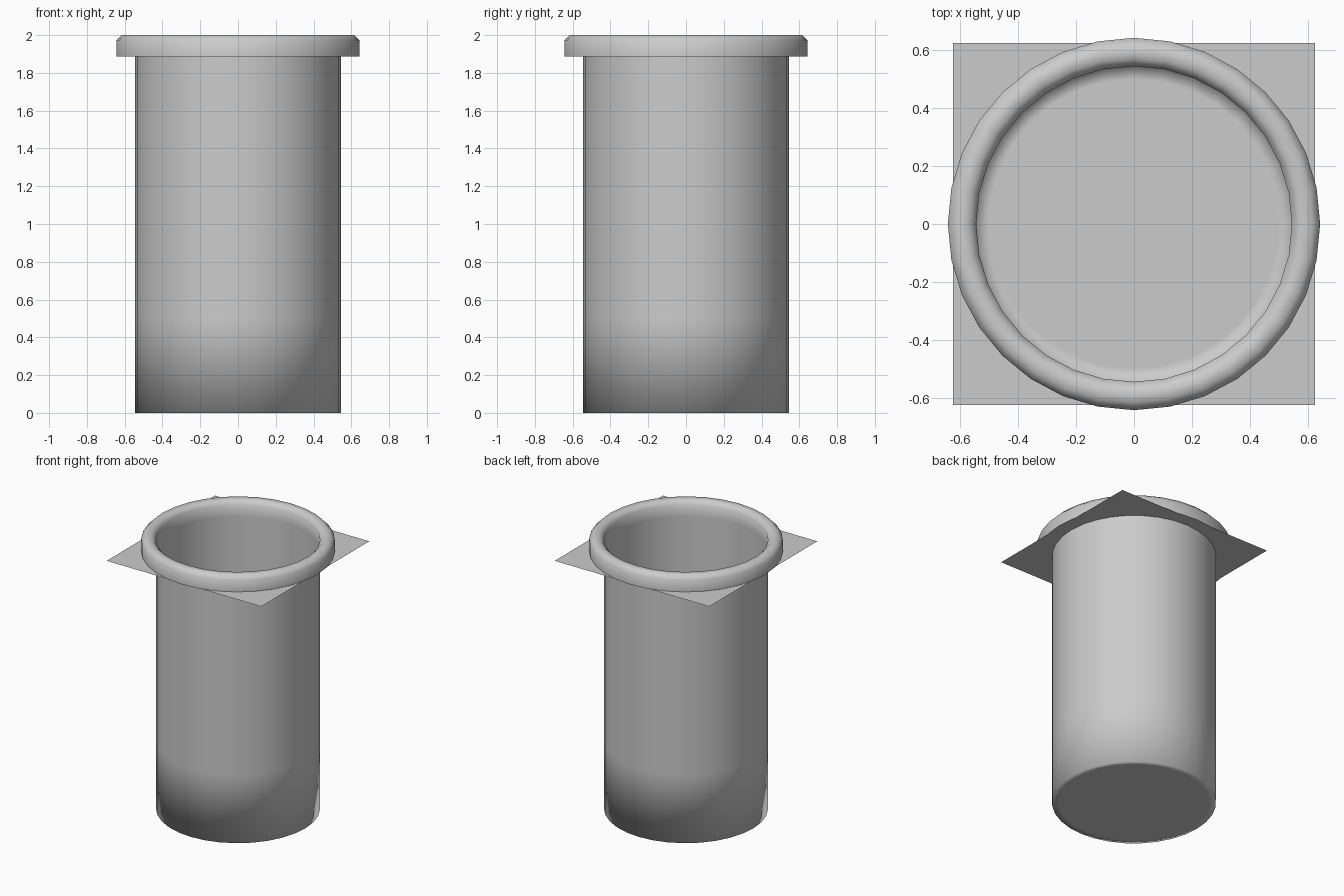
import bpy, bmesh, math

if "Cube" in bpy.data.objects:
    bpy.data.objects.remove(bpy.data.objects["Cube"])

SIDES = 32
R_BODY, R_RIM = 0.545, 0.643
Z_PLATE, Z_TOP = 1.886, 2.0


def finish(bm, name, smooth):
    mesh = bpy.data.meshes.new(name)
    bm.to_mesh(mesh)
    bm.free()
    for p in mesh.polygons:
        p.use_smooth = smooth
    obj = bpy.data.objects.new(name, mesh)
    bpy.context.collection.objects.link(obj)
    return obj


def ring(bm, r, z):
    return [bm.verts.new((r * math.cos(a), r * math.sin(a), z))
            for a in (2 * math.pi * i / SIDES for i in range(SIDES))]


def bridge(bm, a, b):
    for i in range(SIDES):
        j = (i + 1) % SIDES
        bm.faces.new((a[i], a[j], b[j], b[i]))


def lathe(name, profile, floor=False):
    bm = bmesh.new()
    rings = [ring(bm, r, z) for r, z in profile]
    for a, b in zip(rings, rings[1:]):
        bridge(bm, a, b)
    if floor:
        bm.faces.new(rings[0][::-1])
    return finish(bm, name, True)


# Open cup body: soft-shaded floor edge and straight wall
lathe("cup_body", [(0.50, 0), (R_BODY, 0), (R_BODY, 0.5), (R_BODY, Z_PLATE)], floor=True)

# Rounded rim sitting on the plate
c = 0.028
lathe("rim", [(R_RIM, Z_PLATE), (R_RIM, Z_TOP - c), (R_RIM - c, Z_TOP),
              (R_BODY + c, Z_TOP), (R_BODY, Z_TOP - c), (R_BODY, Z_PLATE)])

# Thin square plate with a round hole, under the rim
bm = bmesh.new()
hole = ring(bm, R_BODY, Z_PLATE)
half = 0.626
edge = []
for v in hole:
    k = half / max(abs(v.co.x), abs(v.co.y))
    edge.append(bm.verts.new((v.co.x * k, v.co.y * k, Z_PLATE)))
bridge(bm, edge, hole)
bmesh.ops.recalc_face_normals(bm, faces=bm.faces)
for f in bm.faces:
    f.normal_update()
if next(iter(bm.faces)).normal.z < 0:
    bmesh.ops.reverse_faces(bm, faces=bm.faces)
finish(bm, "square_plate", False)

# Underside of the rim where it overhangs the plate, set a hair above it
lathe("rim_underside", [(R_BODY, Z_PLATE + 0.002), (R_RIM, Z_PLATE + 0.002)])
